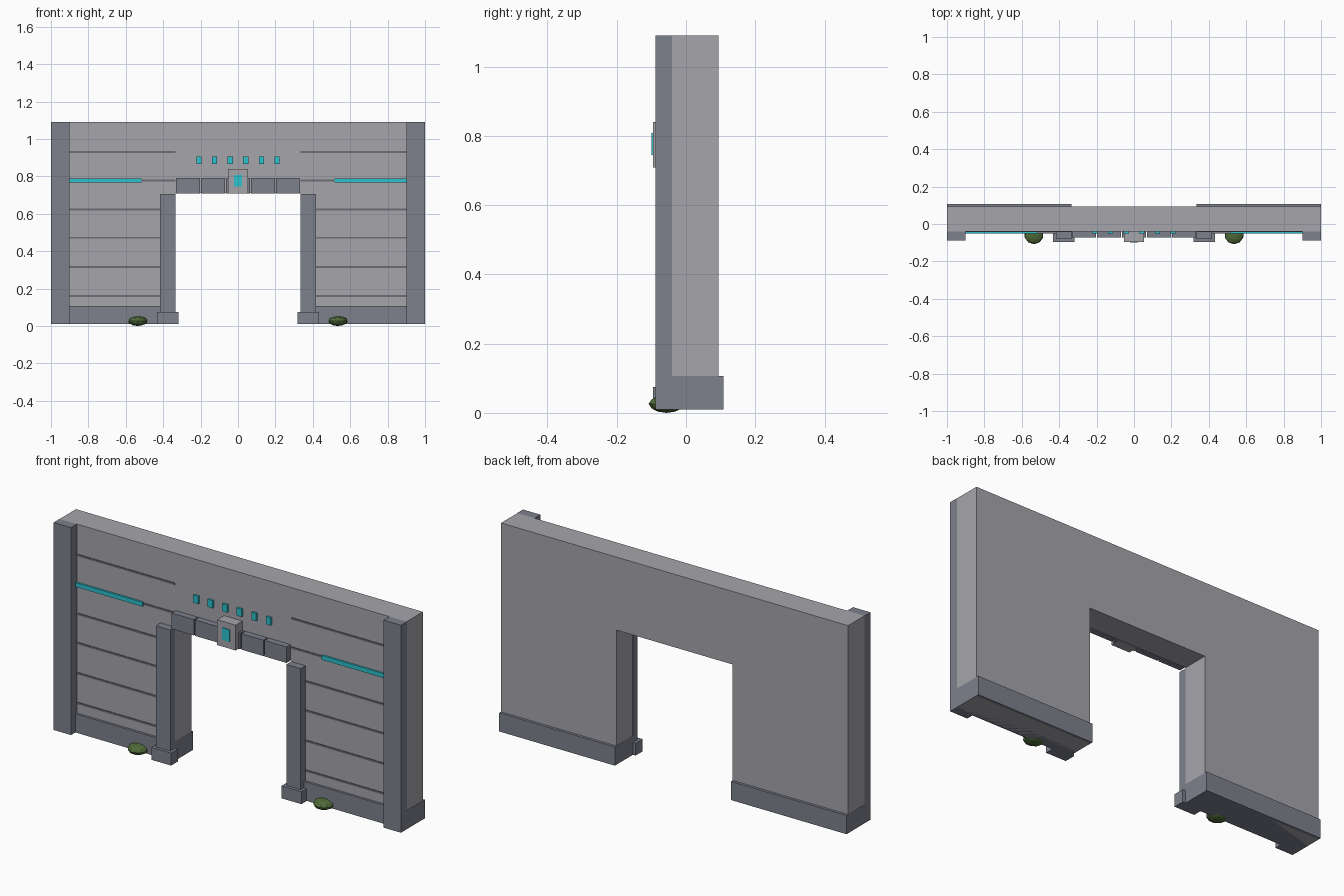
import bpy, bmesh

if "Cube" in bpy.data.objects:
    bpy.data.objects.remove(bpy.data.objects["Cube"])


def material(name, rgb):
    m = bpy.data.materials.new(name)
    m.diffuse_color = (*rgb, 1.0)
    m.use_nodes = True
    m.node_tree.nodes["Principled BSDF"].inputs["Base Color"].default_value = m.diffuse_color
    return m


LIGHT = material("light_grey", (0.38, 0.38, 0.41))
DARK = material("dark_grey", (0.21, 0.22, 0.265))
SEAM = material("seam_grey", (0.15, 0.15, 0.17))
CYAN = material("cyan_glow", (0.025, 0.54, 0.61))
GREEN = material("moss_green", (0.08, 0.145, 0.042))


def make_object(name, bm, mat):
    bmesh.ops.recalc_face_normals(bm, faces=bm.faces[:])
    me = bpy.data.meshes.new(name)
    bm.to_mesh(me)
    bm.free()
    me.materials.append(mat)
    ob = bpy.data.objects.new(name, me)
    bpy.context.collection.objects.link(ob)
    return ob


def box(name, x, y, z, mat):
    """Box from (min, max) ranges on each axis."""
    bm = bmesh.new()
    bmesh.ops.create_cube(bm, size=1)
    for v in bm.verts:
        for i, (lo, hi) in enumerate((x, y, z)):
            v.co[i] = hi if v.co[i] > 0 else lo
    return make_object(name, bm, mat)


def pair(name, x, y, z, mat):
    """Box on the right side and its mirror on the left."""
    box(name + "_right", x, y, z, mat)
    box(name + "_left", (-x[1], -x[0]), y, z, mat)


BASE, TOP = 0.01, 1.09
FRONT, BACK = -0.04, 0.094
DOOR, DOOR_TOP = 0.335, 0.71

# Wall slab with doorway
profile = [(-0.999, BASE), (-DOOR, BASE), (-DOOR, DOOR_TOP), (DOOR, DOOR_TOP),
           (DOOR, BASE), (0.999, BASE), (0.999, TOP), (-0.999, TOP)]
bm = bmesh.new()
face = bm.faces.new([bm.verts.new((x, FRONT, z)) for x, z in profile])
ext = bmesh.ops.extrude_face_region(bm, geom=[face], use_keep_orig=True)
for v in ext["geom"]:
    if isinstance(v, bmesh.types.BMVert):
        v.co.y = BACK
make_object("gate_wall", bm, LIGHT)

# Plinths, corner pillars, door jambs and their feet
pair("plinth", (DOOR - 0.001, 1.0), (-0.052, 0.108), (BASE, 0.107), DARK)
pair("corner_pillar", (0.9, 1.0), (-0.088, FRONT), (BASE, TOP), DARK)
pair("door_jamb", (DOOR - 0.001, 0.417), (-0.08, FRONT), (BASE, 0.705), DARK)
pair("jamb_foot", (0.318, 0.432), (-0.096, FRONT), (BASE, 0.075), DARK)

# Horizontal panel seams
for i, z in enumerate((0.16, 0.315, 0.472, 0.624, 0.778, 0.93)):
    inner = DOOR if z > 0.7 else 0.417
    pair(f"panel_seam_{i}", (inner, 0.9), (-0.043, FRONT), (z - 0.005, z + 0.005), SEAM)

# Glowing strips on the wings
pair("light_strip", (0.515, 0.9), (-0.05, FRONT), (0.767, 0.789), CYAN)

# Lintel blocks and keystone
for i in range(5):
    x = (i - 2) * 0.1335
    box(f"lintel_block_{i}", (x - 0.0635, x + 0.0635), (-0.073, FRONT),
        (DOOR_TOP - 0.001, 0.792), DARK)
box("keystone", (-0.053, 0.053), (-0.095, FRONT), (0.708, 0.84), LIGHT)
box("keystone_light", (-0.021, 0.021), (-0.1, -0.095), (0.745, 0.808), CYAN)

# Row of small lights above the lintel
for i in range(6):
    x = (i - 2.5) * 0.0836
    box(f"small_light_{i}", (x - 0.014, x + 0.014), (-0.05, FRONT), (0.866, 0.906), CYAN)

# Moss clumps at the foot of the wall
for side, x in (("left", -0.535), ("right", 0.535)):
    bm = bmesh.new()
    bmesh.ops.create_icosphere(bm, subdivisions=2, radius=1)
    for v in bm.verts:
        v.co = (x + v.co.x * 0.052, -0.056 + v.co.y * 0.052, 0.026 + v.co.z * 0.026)
    make_object("moss_clump_" + side, bm, GREEN)
